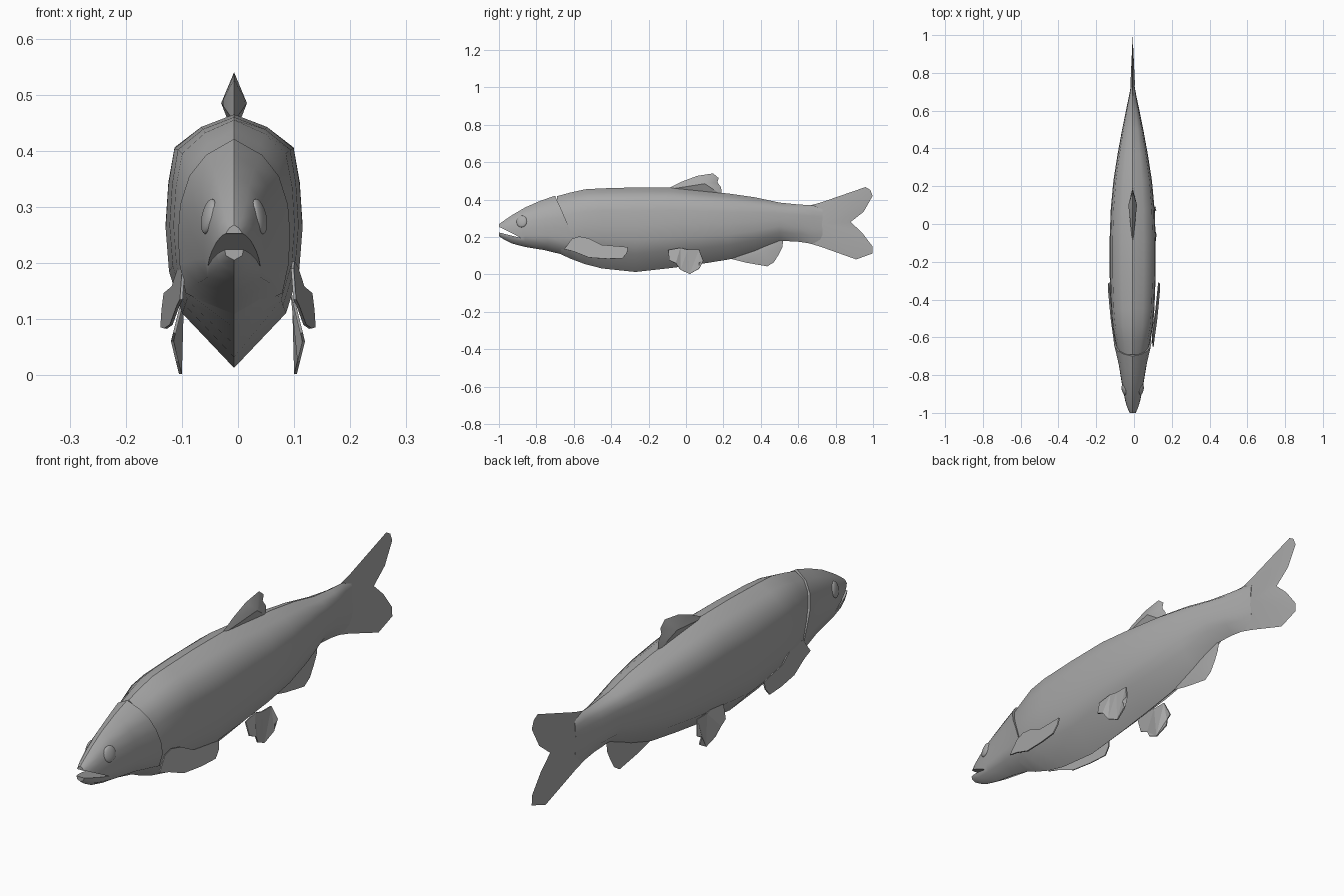
import bpy, bmesh, math

if "Cube" in bpy.data.objects:
    bpy.data.objects.remove(bpy.data.objects["Cube"])

CX = -0.007  # body mid-plane
grey = bpy.data.materials.new("fish grey")
grey.diffuse_color = (0.4, 0.4, 0.4, 1)
grey.use_nodes = True
grey.node_tree.nodes["Principled BSDF"].inputs["Base Color"].default_value = grey.diffuse_color

# Half sections from back ridge to keel: (width fraction, height fraction)
HEAD = [(0, 1), (.5, .91), (.8, .79), (.96, .63), (1, .46), (.97, .29), (.86, .13), (0, 0)]
BODY = [(0, 1), (.48, .95), (.87, .865), (.96, .72), (1, .55), (.95, .38), (.76, .216), (0, 0)]
# Backward sweep of the gill cover edge for each section point
GILL = [0, .012, .03, .052, .075, .09, .083, .045]


def finish(name, bm):
    bmesh.ops.recalc_face_normals(bm, faces=bm.faces)
    me = bpy.data.meshes.new(name)
    bm.to_mesh(me)
    bm.free()
    me.materials.append(grey)
    ob = bpy.data.objects.new(name, me)
    bpy.context.collection.objects.link(ob)
    return ob


def activate(ob):
    bpy.ops.object.select_all(action='DESELECT')
    ob.select_set(True)
    bpy.context.view_layer.objects.active = ob


def smooth(ob, degrees):
    activate(ob)
    bpy.ops.object.shade_smooth_by_angle(angle=math.radians(degrees))


def loft(name, stations, section_at, sweep_at):
    """Skin rings of (y, top, bottom, half width)."""
    bm = bmesh.new()
    rings = []
    for y, top, bot, hw in stations:
        sec, k = section_at(y), sweep_at(y)
        pts = [(fx * hw, y + k * GILL[i], bot + fz * (top - bot))
               for i, (fx, fz) in enumerate(sec)]
        pts += [(-x, yy, z) for x, yy, z in pts[-2:0:-1]]
        rings.append([bm.verts.new((x + CX, yy, z)) for x, yy, z in pts])
    n = len(rings[0])
    for a, b in zip(rings, rings[1:]):
        for i in range(n):
            bm.faces.new((a[i], a[(i + 1) % n], b[(i + 1) % n], b[i]))
        # crisp ridge and keel
        for i in (0, n // 2):
            bm.edges.get((a[i], b[i])).smooth = False
    for r in (rings[0], rings[-1]):
        c = bm.verts.new([sum(v.co[j] for v in r) / n for j in range(3)])
        for i in range(n):
            bm.faces.new((r[i], r[(i + 1) % n], c))
            bm.edges.get((r[i], r[(i + 1) % n])).smooth = False
    return finish(name, bm)


def body_section(y):
    t = min(1, max(0, (y + .70) / .2))
    return [(a[0] + t * (b[0] - a[0]), a[1] + t * (b[1] - a[1])) for a, b in zip(HEAD, BODY)]


# Body
body = loft("body", [
    (-.69, .418, .118, .078), (-.62, .437, .085, .094), (-.54, .455, .055, .108),
    (-.45, .460, .032, .115), (-.27, .465, .013, .122), (-.08, .464, .034, .122),
    (.08, .447, .056, .116), (.23, .432, .080, .102), (.37, .412, .122, .080),
    (.50, .384, .180, .056), (.60, .374, .175, .036), (.68, .369, .163, .019),
    (.73, .355, .180, .010)], body_section, lambda y: 0)
smooth(body, 70)

# Head, ending in the swept gill cover
head = loft("head", [
    (-1.0, .268, .205, .017), (-.97, .290, .185, .030), (-.93, .317, .165, .041),
    (-.86, .358, .147, .055), (-.78, .393, .130, .074), (-.70, .421, .105, .100)],
    lambda y: HEAD, lambda y: max(0, (y + .86) / .16))

# Mouth, a wedge cut out of the snout
bm = bmesh.new()
wedge = [(-1.03, .262), (-.99, .250), (-.88, .194), (-.99, .222), (-1.03, .230)]
f = bm.faces.new([bm.verts.new((-.2, y, z)) for y, z in wedge])
ext = bmesh.ops.extrude_face_region(bm, geom=[f])
bmesh.ops.translate(bm, vec=(.4, 0, 0),
                    verts=[v for v in ext['geom'] if isinstance(v, bmesh.types.BMVert)])
cutter = finish("mouth_cutter", bm)
cutter.hide_render = True
mod = head.modifiers.new("mouth", 'BOOLEAN')
mod.operation = 'DIFFERENCE'
mod.solver = 'EXACT'
mod.object = cutter
activate(head)
bpy.ops.object.modifier_apply(modifier=mod.name)
bpy.data.objects.remove(cutter)
smooth(head, 55)

# Eyes
for s, side in ((1, "right"), (-1, "left")):
    bpy.ops.mesh.primitive_uv_sphere_add(
        segments=16, ring_count=10, radius=1,
        location=(CX + s * .045, -.878, .283), rotation=(0, -s * .22, -s * .25))
    eye = bpy.context.object
    eye.name = side + "_eye"
    eye.scale = (.011, .029, .032)
    eye.data.materials.append(grey)
    smooth(eye, 60)


def ridged_fin(name, outline, centre, half):
    """Fin on the mid-plane, thickest at its centre, thin at its rim."""
    bm = bmesh.new()
    rim = [bm.verts.new((CX, y, z)) for y, z in outline]
    for s in (1, -1):
        c = bm.verts.new((CX + s * half, *centre))
        for i in range(len(rim)):
            bm.faces.new((rim[i], rim[(i + 1) % len(rim)], c))
    smooth(finish(name, bm), 30)


ridged_fin("tail_fin", [
    (.66, .368), (.72, .384), (.96, .467), (.985, .452), (.998, .42), (.95, .335), (.88, .28),
    (.94, .225), (.997, .15), (.998, .112), (.91, .08), (.72, .148), (.66, .166)],
    (.74, .27), .012)
ridged_fin("dorsal_fin", [
    (-.11, .452), (-.02, .497), (.06, .527), (.145, .54), (.175, .515), (.168, .493),
    (.188, .465), (.19, .425), (.05, .44)], (.10, .485), .023)
ridged_fin("anal_fin", [
    (.24, .083), (.32, .063), (.435, .043), (.47, .065), (.495, .105), (.515, .145),
    (.52, .185), (.42, .17), (.33, .13)], (.41, .12), .010)


def paired_fin(name, outline, x_at):
    """Thin plates at both sides, with x following a rule."""
    for s, side in ((1, "right"), (-1, "left")):
        bm = bmesh.new()
        bm.faces.new([bm.verts.new((s * x_at(y, z), y, z)) for y, z in outline])
        bmesh.ops.triangulate(bm, faces=bm.faces)
        ob = finish(side + "_" + name, bm)
        m = ob.modifiers.new("thickness", 'SOLIDIFY')
        m.thickness = .005
        m.offset = 0


paired_fin("pectoral_fin", [
    (-.65, .135), (-.61, .19), (-.57, .203), (-.52, .193), (-.45, .158), (-.31, .146),
    (-.315, .115), (-.34, .085), (-.42, .083), (-.52, .09), (-.60, .122)],
    lambda y, z: .092 + (y + .65) * .09 + (.2 - z) * .14)
paired_fin("pelvic_fin", [
    (-.095, .130), (-.03, .142), (.01, .132), (.07, .132), (.092, .075), (.068, .062),
    (.072, .032), (.02, .002), (-.03, .025), (-.055, .06), (-.09, .075)],
    lambda y, z: .117 - abs(z - .06) * .25)
